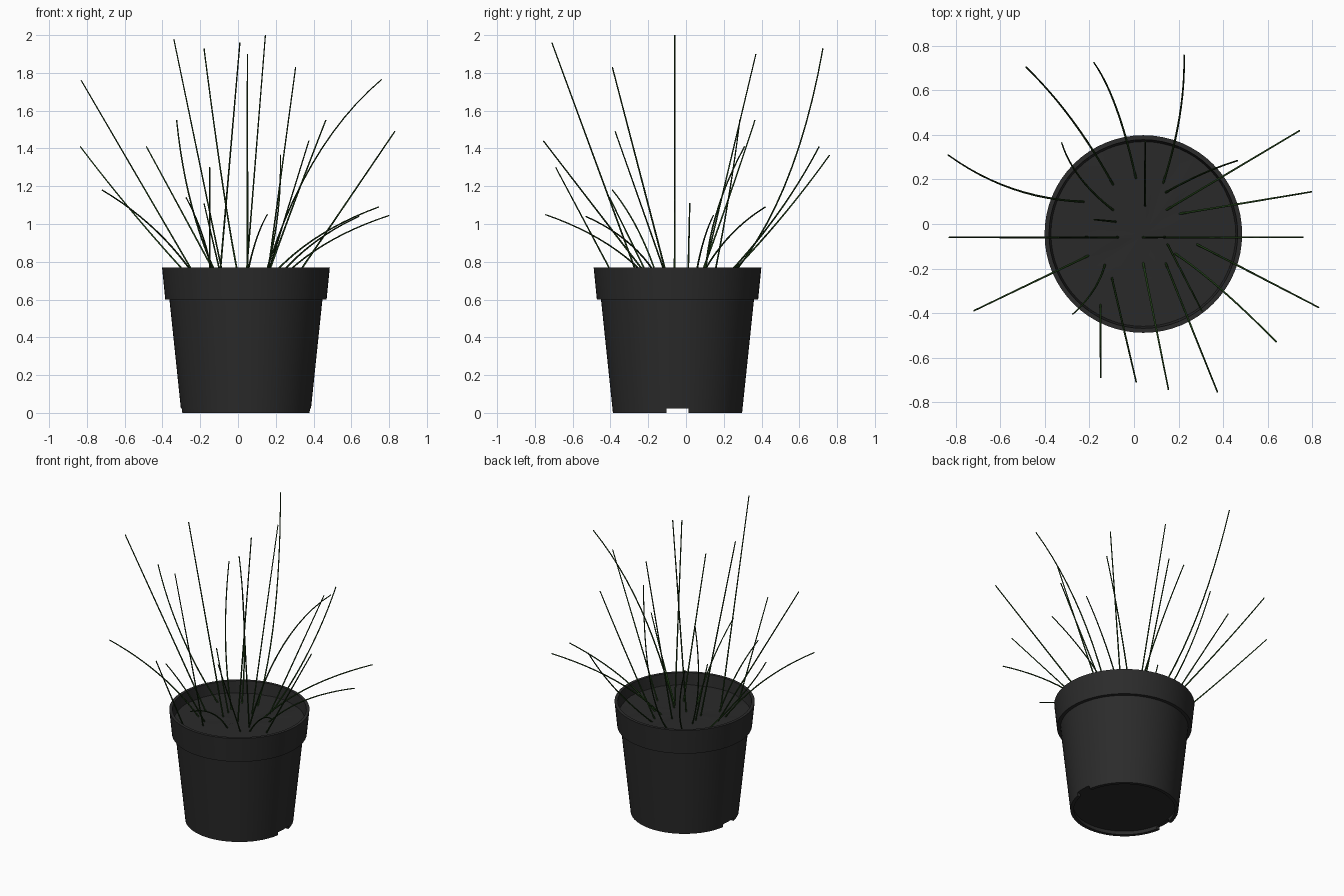
import bpy, bmesh, math, random
from mathutils import Vector

random.seed(4)
if "Cube" in bpy.data.objects:
    bpy.data.objects.remove(bpy.data.objects["Cube"])

CENTRE = Vector((0.042, -0.045, 0))
SOIL_Z = 0.69


def material(name, colour):
    mat = bpy.data.materials.new(name)
    mat.use_nodes = True
    mat.diffuse_color = (*colour, 1)
    bsdf = next(n for n in mat.node_tree.nodes if n.type == "BSDF_PRINCIPLED")
    bsdf.inputs["Base Color"].default_value = (*colour, 1)
    return mat


def select_only(obj):
    bpy.ops.object.select_all(action="DESELECT")
    obj.select_set(True)
    bpy.context.view_layer.objects.active = obj


def lathe(name, profile, mat, segments=64, bump=0.0):
    """Spin an (r, z) profile around the pot axis."""
    bm = bmesh.new()
    verts = [bm.verts.new((r, 0, z)) for r, z in profile]
    edges = [bm.edges.new(pair) for pair in zip(verts, verts[1:])]
    bmesh.ops.spin(bm, geom=verts + edges, cent=(0, 0, 0), axis=(0, 0, 1),
                   angle=math.tau, steps=segments, use_duplicate=False)
    bmesh.ops.remove_doubles(bm, verts=bm.verts, dist=0.0005)
    bmesh.ops.recalc_face_normals(bm, faces=bm.faces)
    for v in bm.verts:
        v.co.z += random.uniform(-bump, bump)
    mesh = bpy.data.meshes.new(name)
    bm.to_mesh(mesh)
    bm.free()
    obj = bpy.data.objects.new(name, mesh)
    bpy.context.collection.objects.link(obj)
    obj.location = CENTRE
    mesh.materials.append(mat)
    return obj


pot_grey = material("pot charcoal", (0.024, 0.024, 0.024))
soil_grey = material("soil dark grey", (0.023, 0.023, 0.023))
leaf_green = material("leaf dark green", (0.012, 0.040, 0.007))

# Pot: closed shell with an overhanging rim and a recessed base
pot = lathe("pot", [
    (0, 0.026), (0.322, 0.026), (0.32, 0), (0.342, 0),
    (0.405, 0.6), (0.427, 0.6), (0.444, 0.77), (0.424, 0.77),
    (0.407, 0.62), (0.385, 0.6), (0.326, 0.05), (0, 0.05)], pot_grey)

# Drainage notches through the foot ring on both sides
bpy.ops.mesh.primitive_cube_add(size=1, location=CENTRE)
cutter = bpy.context.object
cutter.name = "notch_cutter"
cutter.hide_render = True
cutter.scale = (1, 0.115, 0.044)
cut = pot.modifiers.new("notches", "BOOLEAN")
cut.operation = "DIFFERENCE"
cut.solver = "EXACT"
cut.object = cutter
select_only(pot)
bpy.ops.object.modifier_apply(modifier=cut.name)
bpy.data.objects.remove(cutter)
bpy.ops.object.shade_smooth_by_angle(angle=math.radians(30))

# Soil: slightly uneven disc just below the rim
soil = lathe("soil", [(0, SOIL_Z), (0.1, SOIL_Z), (0.2, SOIL_Z),
                      (0.3, SOIL_Z), (0.417, SOIL_Z)], soil_grey, 32, 0.004)
select_only(soil)
bpy.ops.object.shade_smooth_by_angle(angle=math.radians(40))

# Straight blades: root x, y, tip x, y, z
straight = [
    (-.2, -.06, -.83, -.06, 1.76), (-.07, -.06, -.34, -.06, 1.98),
    (.04, -.06, .145, -.06, 2), (-.1, -.24, .01, -.71, 1.96),
    (.15, -.09, .305, -.39, 1.83), (.28, -.09, .83, -.375, 1.49),
    (.14, -.17, .375, -.755, 1.44), (-.15, -.36, -.15, -.69, 1.3),
    (-.08, .01, -.18, .02, 1.11), (.05, .08, .05, .37, 1.9),
]
# Bent blades: the same, then upward arch and sideways bow
bent = [
    (.13, -.06, .76, -.06, 1.765, .17, 0), (.18, -.13, .64, -.53, 1.04, .15, .03),
    (.04, -.17, .155, -.745, 1.05, .15, 0), (-.13, -.18, -.275, -.405, 1.14, .05, .04),
    (-.2, -.14, -.72, -.39, 1.18, .12, 0), (-.22, .1, -.835, .31, 1.41, 0, .1),
    (-.09, .17, -.485, .705, 1.41, -.05, -.05), (-.09, .06, -.325, .365, 1.55, -.08, .06),
    (.01, .2, -.18, .725, 1.93, -.18, -.05), (.13, .18, .225, .76, 1.365, -.05, -.05),
    (.14, .14, .465, .285, 1.55, 0, .02), (.14, .06, .745, .42, 1.09, .15, 0),
    (.2, .045, .8, .145, 1.045, .15, 0),
]

# Grass: one thin tapered spline for each blade
curve = bpy.data.curves.new("grass_blades", "CURVE")
curve.dimensions = "3D"
curve.bevel_depth = 0.005
curve.bevel_resolution = 1
curve.resolution_u = 12
curve.use_fill_caps = True
curve.materials.append(leaf_green)


def add_blade(rx, ry, tx, ty, tz, arch=0, bow=0):
    root, tip = Vector((rx, ry, SOIL_Z - 0.01)), Vector((tx, ty, tz))
    span = tip - root
    side = Vector((-span.y, span.x, 0)).normalized()
    bend = root + Vector((span.x * (0.5 - arch), span.y * (0.5 - arch),
                          span.z * (0.5 + arch))) + side * bow
    spline = curve.splines.new("BEZIER")
    spline.bezier_points.add(1)
    for point, end, radius in zip(spline.bezier_points, (root, tip), (1, 0.7)):
        point.handle_left_type = point.handle_right_type = "FREE"
        point.co = end
        point.handle_left = point.handle_right = end.lerp(bend, 2 / 3)
        point.radius = radius


for blade in straight + bent:
    add_blade(*blade)
grass = bpy.data.objects.new("grass_blades", curve)
bpy.context.collection.objects.link(grass)
select_only(grass)
bpy.ops.object.convert(target="MESH")
bpy.ops.object.shade_smooth_by_angle(angle=math.radians(60))
